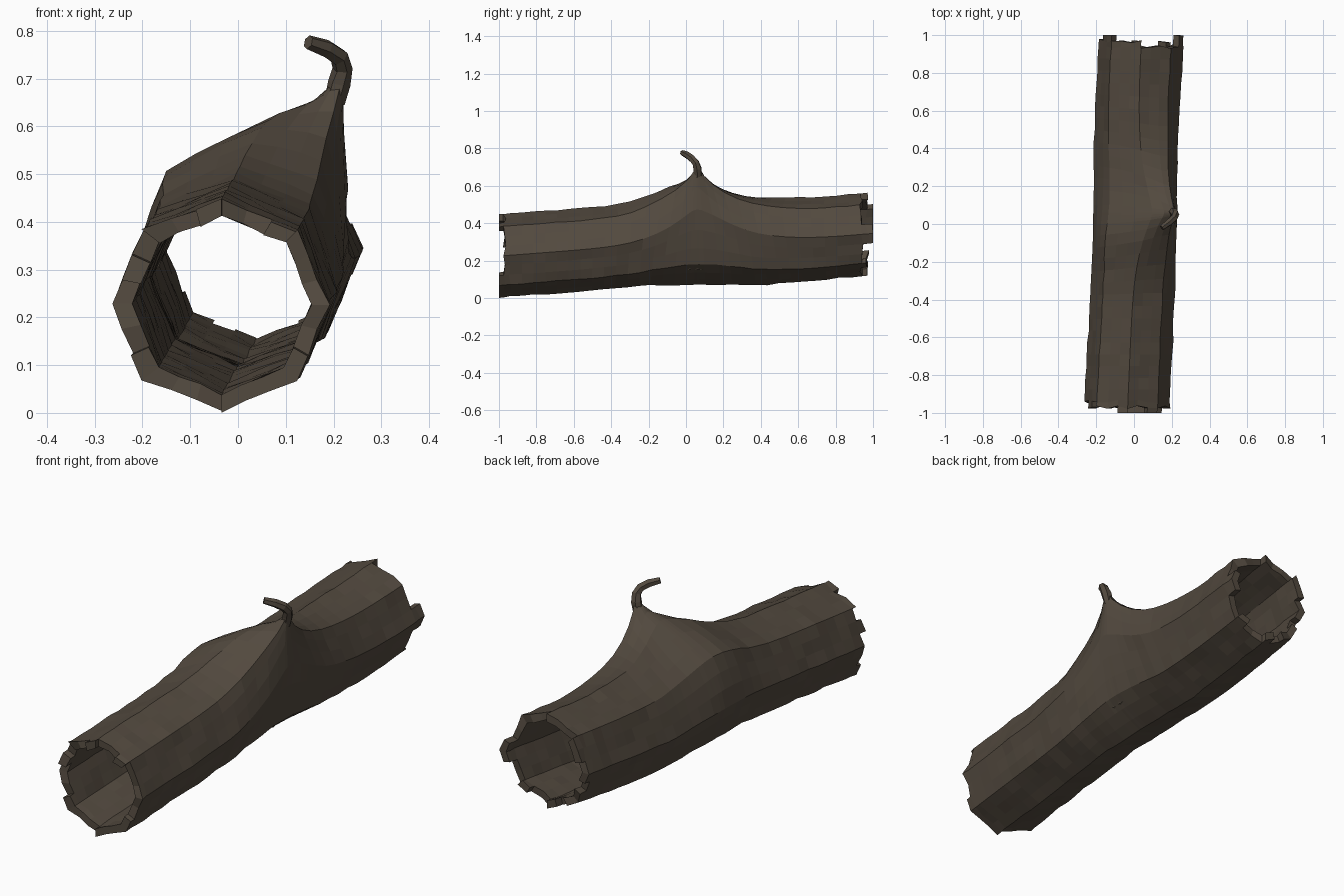
import bpy, bmesh, math, random
from mathutils import Vector

if "Cube" in bpy.data.objects:
    bpy.data.objects.remove(bpy.data.objects["Cube"])

random.seed(4)
COLS = 24
APEX = Vector((0.222, 0.06, 0.73))

bark = bpy.data.materials.new("bark")
bark.diffuse_color = (0.085, 0.067, 0.049, 1)
bark.use_nodes = True
bark.node_tree.nodes["Principled BSDF"].inputs["Base Color"].default_value = bark.diffuse_color


def finish(bm, name):
    bmesh.ops.recalc_face_normals(bm, faces=bm.faces)
    me = bpy.data.meshes.new(name)
    bm.to_mesh(me)
    bm.free()
    me.materials.append(bark)
    ob = bpy.data.objects.new(name, me)
    bpy.context.collection.objects.link(ob)
    return ob


# Gently rising, drifting centre line: y, x, z
AXIS = [(-1, -0.035, 0.224), (-0.2, 0.0, 0.285), (0.4, 0.008, 0.286), (1, 0.04, 0.345)]


def centre(y):
    for (y0, x0, z0), (y1, x1, z1) in zip(AXIS, AXIS[1:]):
        if y <= y1:
            t = (y - y0) / (y1 - y0)
            return Vector((x0 + (x1 - x0) * t, y, z0 + (z1 - z0) * t))


def octagon(c):
    # three columns on each of the eight flat sides
    k, t = divmod(c, 3)
    a, b = (Vector((0.224 * math.cos(i * math.pi / 4), 0, 0.222 * math.sin(i * math.pi / 4)))
            for i in (k, k + 1))
    return a.lerp(b, t / 3)


def outer_point(y, c):
    dy = y - APEX.y
    rough = min(1, abs(dy) * 8)
    p = centre(y) + octagon(c) * (1 + rough * random.uniform(-0.018, 0.014))
    # broad swelling of the upper half, then a cone drawn up into the branch stub
    up = max(0, math.sin(c * math.tau / COLS)) ** 0.7
    swell = math.exp(-((y + 0.05) / 0.19) ** 2)
    p.z += 0.06 * up * swell
    if c > 6:
        p.x -= 0.025 * up * swell
    if 8 < c < 16:
        p.x -= 0.015 * max(0, -0.4 - y)
    dc = (c - 3 + 12) % COLS - 12
    if dc <= 0:
        p.x += 0.025 * math.exp(-(dy / 0.12) ** 2 - (dc / 3) ** 2)
    d = math.hypot(dy / (0.28 if dy > 0 else 0.19), dc / 3.3)
    return p.lerp(APEX, math.exp(-d ** 1.5))


def inner_point(y, c):
    return centre(y) + octagon(c) * (0.84 + random.uniform(-0.02, 0.015))


# Hollow log: outer and inner skins, with notched columns at both broken ends
rows = ([-1, -0.97] + [-0.94 + i / 16 for i in range(16)]
        + [0.02, 0.045, 0.06, 0.075, 0.1] + [0.06 + 0.88 * i / 14 for i in range(2, 15)] + [0.97, 1])
front_notch = "111011011212221111000011"
back_notch = "022222111001121121221220"
last = len(rows) - 1
bm = bmesh.new()
out = [[bm.verts.new(outer_point(y, c)) for c in range(COLS)] for y in rows]
inn = [[bm.verts.new(inner_point(y, c)) for c in range(COLS)] for y in rows]
# ragged ends
for r in (1, 2, last - 2, last - 1):
    for c in range(COLS):
        slip = random.uniform(-0.01, 0.01)
        out[r][c].co.y += slip
        inn[r][c].co.y += slip
kept = {(r, c) for c in range(COLS)
        for r in range(int(front_notch[c]), last - int(back_notch[c]))}
for r, c in sorted(kept):
    n = (c + 1) % COLS
    ring = [(r, c), (r, n), (r + 1, n), (r + 1, c)]
    bm.faces.new([out[i][j] for i, j in ring])
    bm.faces.new([inn[i][j] for i, j in reversed(ring)])
    sides = [(r - 1, c), (r, n), (r + 1, c), (r, (c - 1) % COLS)]
    for k, side in enumerate(sides):
        if side not in kept:
            (i, j), (u, v) = ring[k], ring[(k + 1) % 4]
            bm.faces.new([out[u][v], out[i][j], inn[i][j], inn[u][v]])
bmesh.ops.delete(bm, geom=[v for v in bm.verts if not v.link_faces], context='VERTS')
finish(bm, "hollow_log")

# Hooked branch stub: tapered six-sided tube along a bent path
path = [((0.202, 0.064, 0.65), 0.022), ((0.212, 0.062, 0.69), 0.024),
        ((0.219, 0.052, 0.722), 0.021), ((0.212, 0.032, 0.745), 0.02),
        ((0.185, 0.008, 0.763), 0.019), ((0.147, -0.02, 0.776), 0.015)]
bm = bmesh.new()
pts = [Vector(p) for p, _ in path]
side_axis = Vector((0.8, -0.6, 0))
rings = []
for i, (p, rad) in enumerate(path):
    d = (pts[min(i + 1, len(pts) - 1)] - pts[max(i - 1, 0)]).normalized()
    a = d.cross(side_axis).normalized()
    b = d.cross(a)
    rings.append([bm.verts.new(pts[i] + rad * (a * math.cos(k * math.pi / 3) + b * math.sin(k * math.pi / 3)))
                  for k in range(6)])
for lo, hi in zip(rings, rings[1:]):
    for k in range(6):
        bm.faces.new([lo[k], lo[(k + 1) % 6], hi[(k + 1) % 6], hi[k]])
bm.faces.new(rings[0])
bm.faces.new(rings[-1])
finish(bm, "branch_stub")
